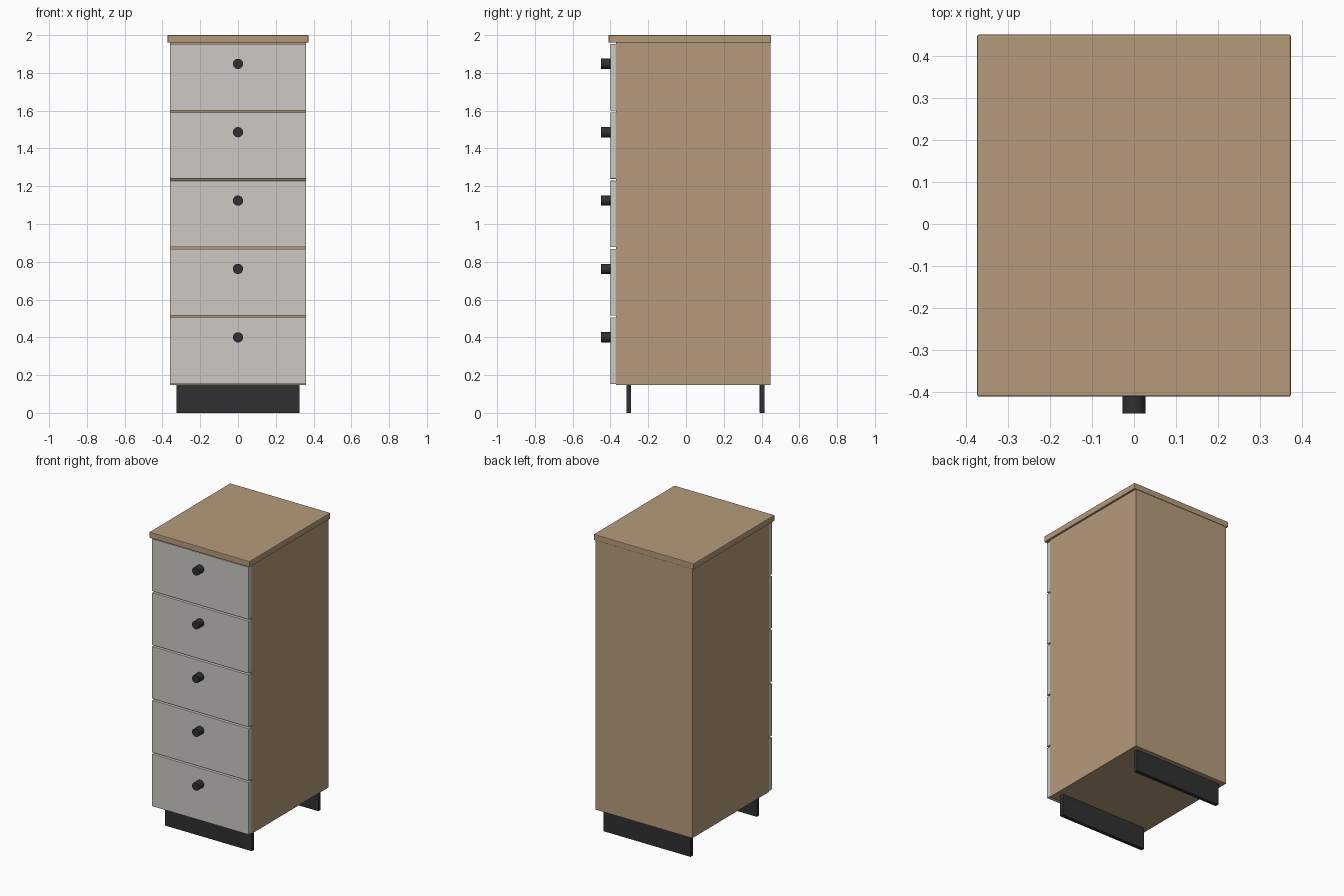
import bpy, math

if "Cube" in bpy.data.objects:
    bpy.data.objects.remove(bpy.data.objects["Cube"])


def material(name, rgb):
    m = bpy.data.materials.new(name)
    m.diffuse_color = (*rgb, 1)
    m.use_nodes = True
    m.node_tree.nodes["Principled BSDF"].inputs["Base Color"].default_value = m.diffuse_color
    return m


WOOD = material("wood", (0.46, 0.33, 0.20))
PALE = material("pale_paint", (0.61, 0.59, 0.56))
BLACK = material("black_metal", (0.03, 0.03, 0.03))


def box(name, x, y, z, mat, bevel=0.0):
    """Box from (min, max) ranges, with an optional small bevel."""
    bpy.ops.mesh.primitive_cube_add(size=1, location=[sum(r) / 2 for r in (x, y, z)])
    ob = bpy.context.object
    ob.name = name
    ob.scale = [r[1] - r[0] for r in (x, y, z)]
    bpy.ops.object.transform_apply(location=False, rotation=False, scale=True)
    ob.data.materials.append(mat)
    if bevel:
        mod = ob.modifiers.new("edge", 'BEVEL')
        mod.width = bevel
        mod.segments = 2
    return ob


W, T = 0.36, 0.03                 # half width, panel thickness
FRONT, BACK = -0.37, 0.447
Z0, Z1 = 0.148, 1.96
INNER = (-W + T, W - T)

# Carcass panels
box("left_side", (-W, -W + T), (FRONT, BACK), (Z0, Z1), WOOD)
box("right_side", (W - T, W), (FRONT, BACK), (Z0, Z1), WOOD)
box("bottom_panel", INNER, (FRONT, BACK), (Z0, Z0 + T), WOOD)
box("upper_panel", INNER, (FRONT, BACK), (Z1 - T, Z1), WOOD)
box("back_panel", INNER, (BACK - T, BACK), (Z0 + T, Z1 - T), WOOD)

# Overhanging top
box("top_slab", (-0.373, 0.373), (-0.41, 0.45), (Z1, 2.0), WOOD, 0.004)

# Drawers: fronts, knobs and the rails seen in the gaps
PITCH, HEIGHT = 0.362, 0.352
for i in range(5):
    z = 0.153 + PITCH * i
    box(f"drawer_front_{i + 1}", (-W, W), (-0.40, FRONT), (z, z + HEIGHT), PALE, 0.002)
    bpy.ops.mesh.primitive_cylinder_add(
        vertices=24, radius=0.027, depth=0.05,
        location=(0, -0.425, 0.40 + PITCH * i), rotation=(math.pi / 2, 0, 0))
    knob = bpy.context.object
    knob.name = f"knob_{i + 1}"
    knob.data.materials.append(BLACK)
    bpy.ops.object.shade_smooth_by_angle(angle=math.radians(35))
    if i:
        box(f"rail_{i}", INNER, (FRONT, BACK - T), (z - 0.015, z + 0.005), WOOD)

# Plinth plates
for name, y in (("front_plinth", -0.303), ("back_plinth", 0.403)):
    box(name, (-0.325, 0.325), (y - 0.013, y + 0.013), (0, Z0), BLACK, 0.002)
